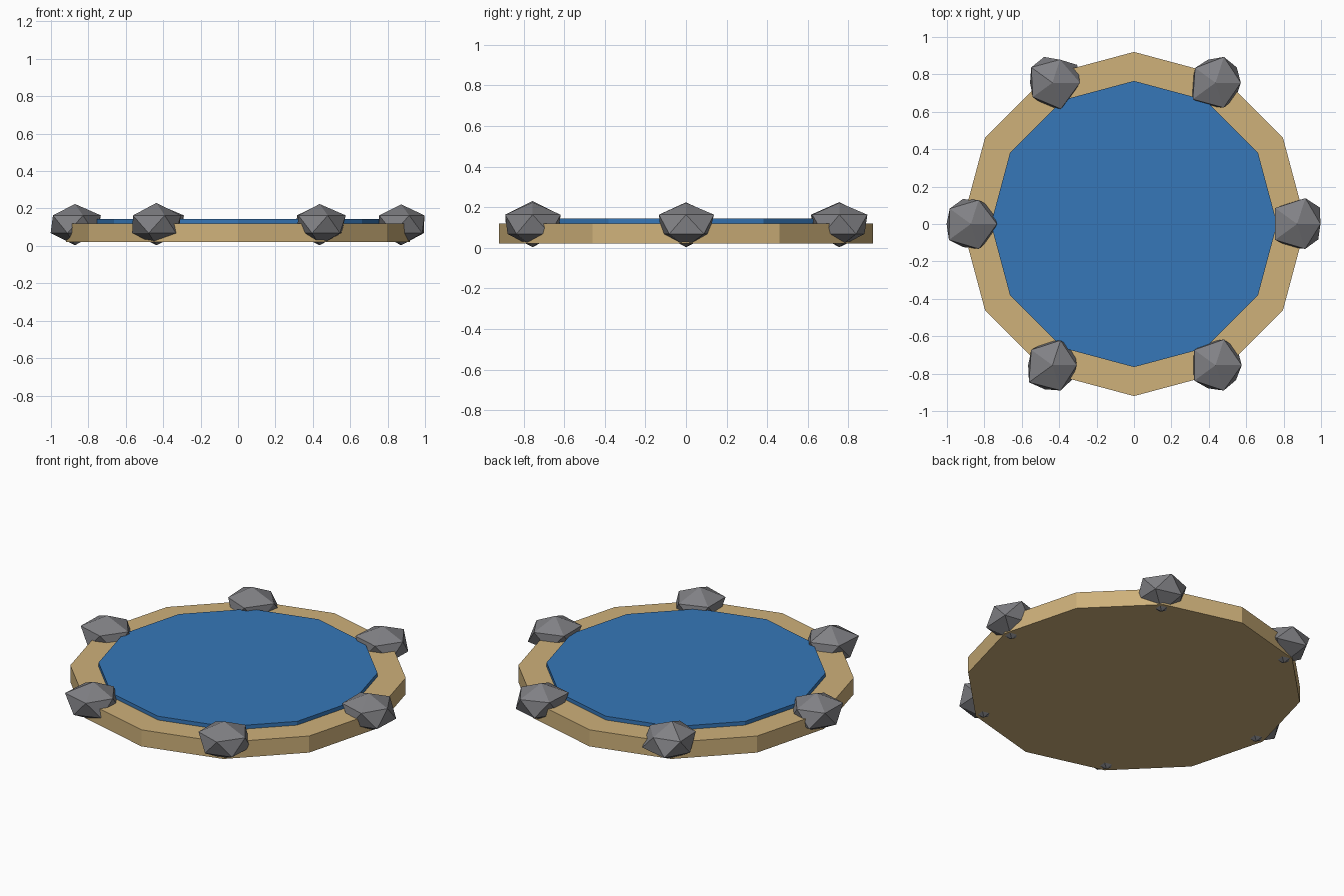
import bpy, bmesh, math

if "Cube" in bpy.data.objects:
    bpy.data.objects.remove(bpy.data.objects["Cube"])


def material(name, rgb):
    m = bpy.data.materials.new(name)
    m.diffuse_color = (*rgb, 1)
    m.use_nodes = True
    m.node_tree.nodes["Principled BSDF"].inputs["Base Color"].default_value = m.diffuse_color
    return m


sand = material("sand", (0.62, 0.44, 0.195))
water = material("water_blue", (0.037, 0.185, 0.48))
stone = material("stone_grey", (0.22, 0.22, 0.235))


def add_object(name, bm, mat):
    bmesh.ops.recalc_face_normals(bm, faces=bm.faces[:])
    me = bpy.data.meshes.new(name)
    bm.to_mesh(me)
    bm.free()
    me.materials.append(mat)
    ob = bpy.data.objects.new(name, me)
    bpy.context.collection.objects.link(ob)
    return ob


def disc(name, radius, z0, z1, mat):
    """Twelve-sided slab with a corner on the x axis."""
    bm = bmesh.new()
    ring = [bm.verts.new((radius * math.cos(i * math.pi / 6),
                          radius * math.sin(i * math.pi / 6), z0)) for i in range(12)]
    face = bm.faces.new(ring)
    ext = bmesh.ops.extrude_face_region(bm, geom=[face], use_keep_orig=True)
    top = [v for v in ext["geom"] if isinstance(v, bmesh.types.BMVert)]
    bmesh.ops.translate(bm, verts=top, vec=(0, 0, z1 - z0))
    return add_object(name, bm, mat)


def rock(name, x, y, upper, lower, apex):
    """Uneven twenty-sided stone: two five-point rings and two poles."""
    bm = bmesh.new()
    rings = []
    for radii, z, turn in ((upper, 0.163, 0), (lower, 0.068, 36)):
        ring = []
        for i, r in enumerate(radii):
            a = math.radians(72 * i + turn)
            ring.append(bm.verts.new((x + r * math.cos(a), y + r * math.sin(a), z)))
        rings.append(ring)
    up, lo = rings
    top = bm.verts.new((x, y, apex))
    bottom = bm.verts.new((x, y, 0.003))
    for i in range(5):
        j = (i + 1) % 5
        bm.faces.new((up[i], up[j], top))
        bm.faces.new((up[i], lo[i], up[j]))
        bm.faces.new((lo[i], lo[j], up[j]))
        bm.faces.new((lo[j], lo[i], bottom))
    return add_object(name, bm, stone)


# Sand rim and the water surface
disc("sand_base", 0.92, 0.02, 0.12, sand)
disc("water_surface", 0.765, 0.10, 0.143, water)

# Six stones round the rim: upper ring radii, lower ring radii, top height
stones = [
    ((.125, .145, .145, .145, .140), (.150, .120, .120, .130, .140), .222),
    ((.135, .145, .135, .150, .140), (.140, .130, .125, .130, .135), .222),
    ((.147, .130, .140, .130, .147), (.163, .145, .120, .130, .125), .225),
    ((.139, .135, .140, .145, .140), (.145, .140, .130, .130, .130), .224),
    ((.130, .140, .140, .155, .142), (.145, .130, .130, .135, .130), .230),
    ((.140, .145, .140, .140, .142), (.145, .130, .122, .130, .135), .224),
]
for k, (up, lo, apex) in enumerate(stones):
    a = math.radians(60 * k)
    rock(f"stone_{k + 1}", 0.872 * math.cos(a), 0.872 * math.sin(a), up, lo, apex)
